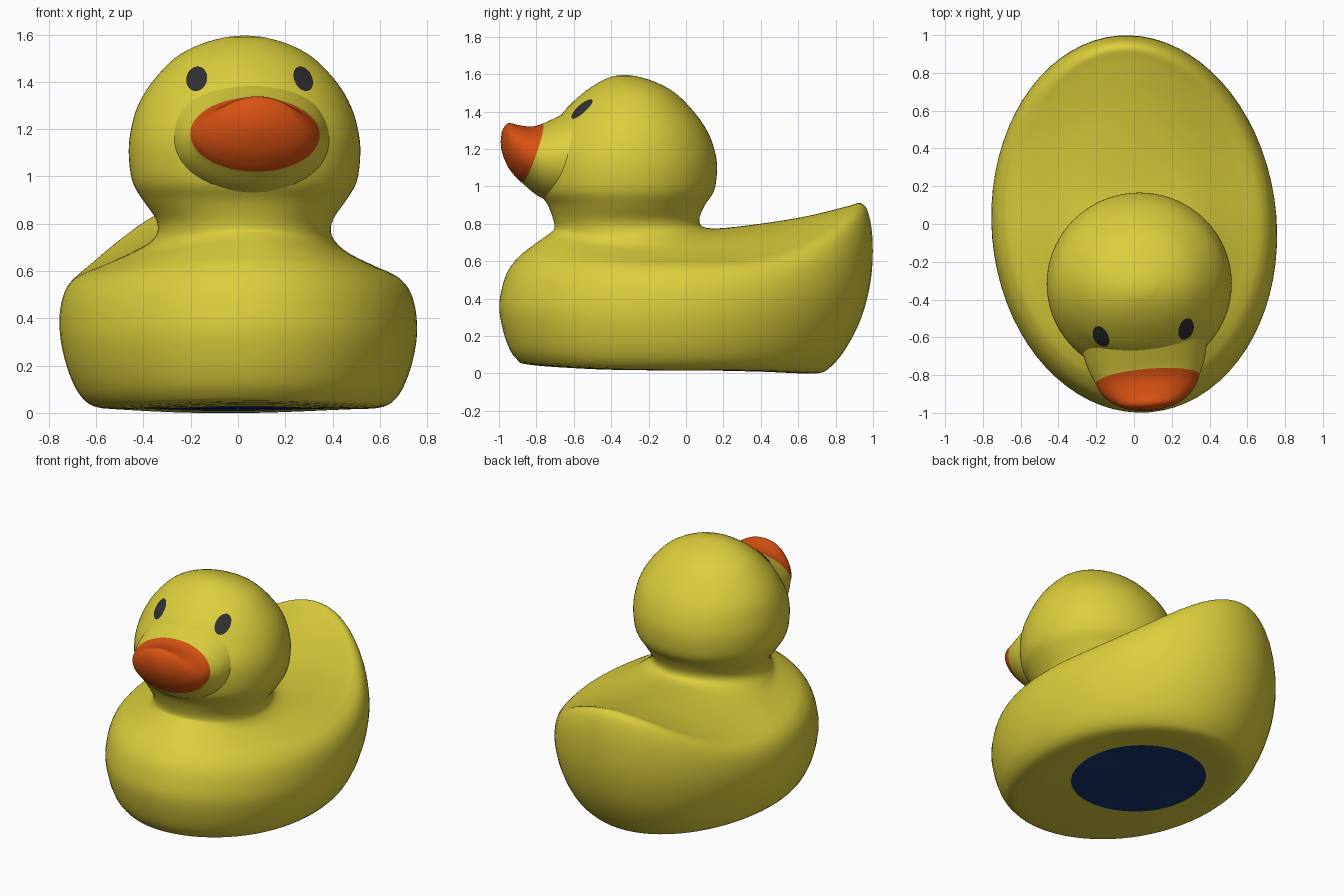
import bpy, bmesh, math
from mathutils import Vector
from mathutils.bvhtree import BVHTree

if "Cube" in bpy.data.objects:
    bpy.data.objects.remove(bpy.data.objects["Cube"])

SEG = 72      # points around each ring
SUB = 4       # interpolated steps between profile rings
TURN = math.radians(5)   # the whole toy is turned slightly


def material(name, rgb):
    m = bpy.data.materials.new(name)
    m.diffuse_color = (*rgb, 1)
    m.use_nodes = True
    m.node_tree.nodes["Principled BSDF"].inputs["Base Color"].default_value = m.diffuse_color
    return m


yellow = material("yellow", (0.71, 0.62, 0.045))
orange = material("orange", (0.70, 0.085, 0.006))
charcoal = material("charcoal", (0.03, 0.03, 0.032))
navy = material("navy", (0.009, 0.038, 0.17))


def densify(rows):
    """Catmull-Rom interpolation of the profile rows; also gives the source row."""
    out = []
    n = len(rows)
    for i in range(n - 1):
        p0, p1, p2, p3 = rows[max(i - 1, 0)], rows[i], rows[i + 1], rows[min(i + 2, n - 1)]
        for s in range(SUB):
            t = s / SUB
            row = [0.5 * (2 * b + (c - a) * t + (2 * a - 5 * b + 4 * c - d) * t * t
                          + (3 * b - a - 3 * c + d) * t ** 3)
                   for a, b, c, d in zip(p0, p1, p2, p3)]
            out.append((row, i))
    out.append((rows[-1], n - 1))
    return out


def finish(name, bm, mats):
    bmesh.ops.recalc_face_normals(bm, faces=bm.faces)
    for f in bm.faces:
        f.smooth = True
    me = bpy.data.meshes.new(name)
    bm.to_mesh(me)
    ob = bpy.data.objects.new(name, me)
    for m in mats:
        me.materials.append(m)
    ob.rotation_euler.z = TURN
    bpy.context.collection.objects.link(ob)
    return ob


def loft(rows, point, mat_rule, start=None, end=None):
    """Skin rings made by point(row, angle); optional poles close the ends."""
    bm = bmesh.new()
    dense = densify(rows)
    rings = [[bm.verts.new(point(r, 2 * math.pi * k / SEG)) for k in range(SEG)]
             for r, _ in dense]
    for i in range(len(rings) - 1):
        for k in range(SEG):
            j = (k + 1) % SEG
            f = bm.faces.new((rings[i][k], rings[i][j], rings[i + 1][j], rings[i + 1][k]))
            f.material_index = mat_rule(dense[i][1])
    for pole, ring, src in ((start, rings[0], -1), (end, rings[-1], len(rows))):
        if pole:
            v = bm.verts.new(pole)
            for k in range(SEG):
                f = bm.faces.new((ring[k], ring[(k + 1) % SEG], v))
                f.material_index = mat_rule(src)
    return bm


# Body and head: rows are front y, back y, half width, then z at front, side, back
body_rows = [
    (-0.40, 0.48, 0.40, 0.028, 0.018, 0.008),
    (-0.82, 0.70, 0.58, 0.045, 0.02, 0.00),
    (-0.91, 0.78, 0.66, 0.08, 0.06, 0.04),
    (-0.965, 0.86, 0.715, 0.18, 0.16, 0.14),
    (-1.00, 0.94, 0.75, 0.34, 0.30, 0.30),
    (-0.985, 0.99, 0.752, 0.46, 0.42, 0.50),
    (-0.95, 1.00, 0.73, 0.555, 0.51, 0.70),
    (-0.89, 0.98, 0.69, 0.63, 0.565, 0.85),
    (-0.84, 0.94, 0.64, 0.67, 0.595, 0.91),
    (-0.80, 0.86, 0.58, 0.70, 0.62, 0.892),
    (-0.75, 0.62, 0.47, 0.735, 0.67, 0.835),
    (-0.72, 0.28, 0.40, 0.758, 0.715, 0.785),
    (-0.705, 0.11, 0.368, 0.775, 0.76, 0.778),
    (-0.71, 0.07, 0.375, 0.82, 0.82, 0.82),
    (-0.74, 0.10, 0.43, 0.90, 0.90, 0.90),
    (-0.79, 0.15, 0.475, 0.98, 0.98, 0.98),
    (-0.80, 0.165, 0.49, 1.10, 1.10, 1.10),
    (-0.78, 0.15, 0.48, 1.20, 1.20, 1.20),
    (-0.72, 0.11, 0.45, 1.30, 1.30, 1.30),
    (-0.655, 0.04, 0.39, 1.40, 1.40, 1.40),
    (-0.55, -0.06, 0.295, 1.50, 1.50, 1.50),
    (-0.46, -0.17, 0.185, 1.56, 1.56, 1.56),
    (-0.39, -0.27, 0.08, 1.59, 1.59, 1.59),
]


def body_point(r, a):
    yf, yb, hw, zf, zs, zb = r
    c, s = math.cos(a), math.sin(a)
    end = zb if c > 0 else zf
    return (hw * s, (yf + yb) / 2 + (yb - yf) / 2 * c, zs + (end - zs) * abs(c) ** 2.6)


body = loft(body_rows, body_point, lambda i: 1 if i < 0 else 0,
            start=(0, 0.04, 0.018), end=(0, -0.33, 1.597))
body.normal_update()
surface = BVHTree.FromBMesh(body)

# Eyes: thin discs laid on the head surface
for side, name in ((-1, "left_eye"), (1, "right_eye")):
    bm = bmesh.new()

    def on_head(u, a):
        px, pz = 0.040 * u * math.cos(a), 0.053 * u * math.sin(a)
        t = math.radians(22)
        x = 0.224 + px * math.cos(t) - pz * math.sin(t)
        z = 1.41 + px * math.sin(t) + pz * math.cos(t)
        hit, nrm, _, _ = surface.ray_cast(Vector((side * x, -2, z)), Vector((0, 1, 0)))
        if nrm.y > 0:
            nrm = -nrm
        return bm.verts.new(hit + nrm * 0.005)

    mid = on_head(0, 0)
    n = 28
    rings = [[on_head(u, 2 * math.pi * k / n) for k in range(n)] for u in (0.5, 1)]
    for k in range(n):
        j = (k + 1) % n
        bm.faces.new((mid, rings[0][k], rings[0][j]))
        bm.faces.new((rings[0][k], rings[1][k], rings[1][j], rings[0][j]))
    bm.normal_update()
    eye = finish(name, bm, [charcoal])
    if eye.data.polygons[0].normal.y > 0:
        eye.data.flip_normals()

finish("body_and_head", body, [yellow, navy])

# Beak: slanted rings as top y, top z, bottom y, bottom z, half width
beak_rows = [
    (-0.59, 1.42, -0.69, 0.90, 0.335),
    (-0.69, 1.372, -0.795, 0.95, 0.31),
    (-0.77, 1.335, -0.88, 1.02, 0.275),
    (-0.83, 1.32, -0.912, 1.05, 0.255),
    (-0.90, 1.328, -0.948, 1.095, 0.21),
    (-0.955, 1.338, -0.975, 1.15, 0.145),
    (-0.985, 1.30, -0.988, 1.19, 0.07),
]


def beak_point(r, a):
    yt, zt, yb, zb, hw = r
    c, s = math.cos(a), math.sin(a)
    return (hw * s, (yt + yb) / 2 + (yt - yb) / 2 * c, (zt + zb) / 2 + (zt - zb) / 2 * c)


beak = loft(beak_rows, beak_point, lambda i: 1 if i >= 2 else 0, end=(0, -0.995, 1.24))
finish("beak", beak, [yellow, orange])
